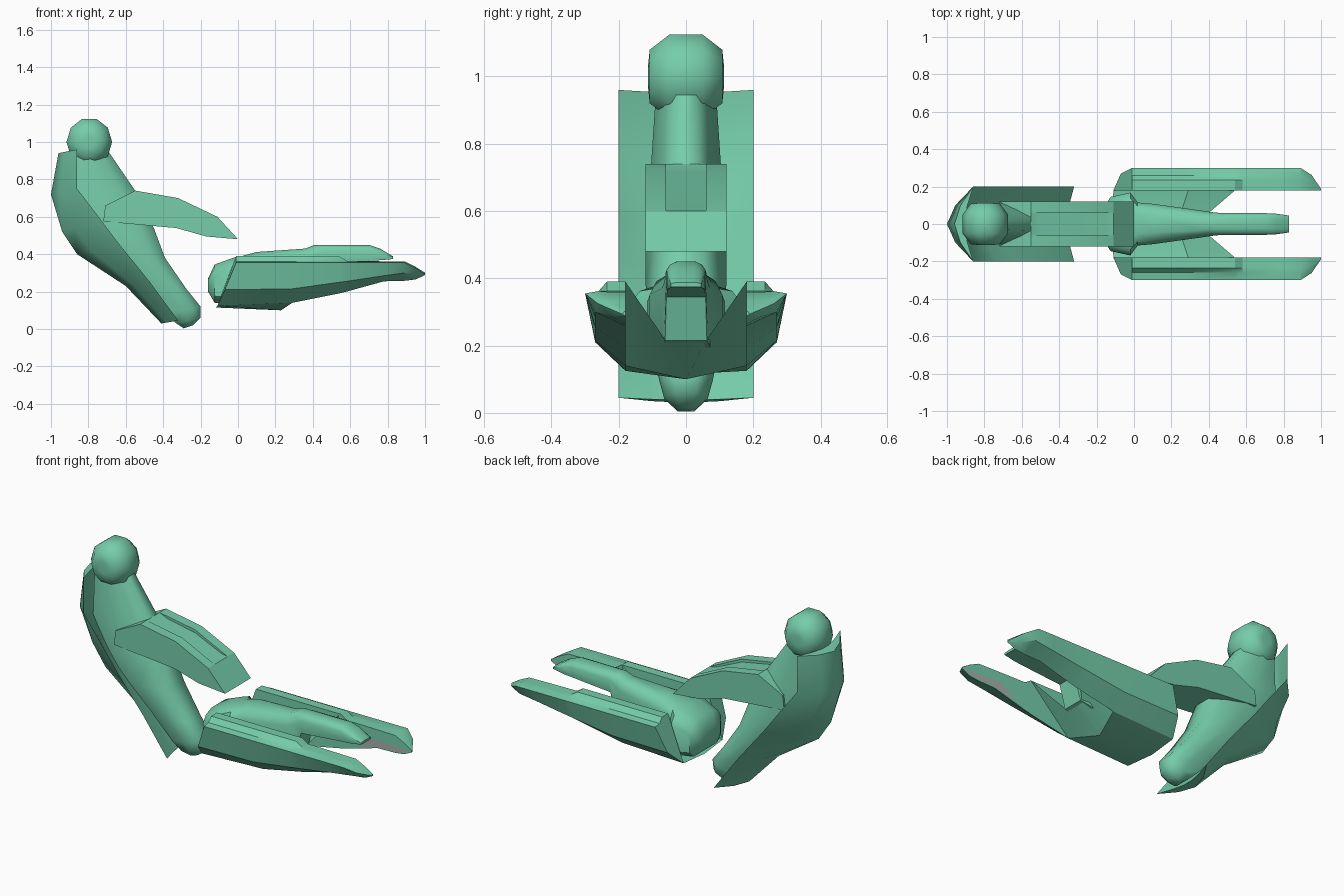
import bpy, bmesh, math


def material(name, rgb):
    m = bpy.data.materials.new(name)
    m.diffuse_color = (*rgb, 1)
    return m


GREEN = material("sea_green", (0.18, 0.61, 0.41))
GREY = material("inner_grey", (0.42, 0.42, 0.42))


def finish(name, bm, mat=GREEN, angle=35, fix=True):
    if fix:
        bmesh.ops.recalc_face_normals(bm, faces=bm.faces)
    me = bpy.data.meshes.new(name)
    bm.to_mesh(me)
    bm.free()
    me.materials.append(mat)
    me.shade_smooth()
    me.set_sharp_from_angle(angle=math.radians(angle))
    ob = bpy.data.objects.new(name, me)
    bpy.context.collection.objects.link(ob)
    return ob


def loft(name, rings, angle=35):
    """Closed skin through rings of equal point count."""
    bm = bmesh.new()
    vs = [[bm.verts.new(p) for p in r] for r in rings]
    n = len(rings[0])
    for a, b in zip(vs, vs[1:]):
        for i in range(n):
            j = (i + 1) % n
            bm.faces.new((a[i], a[j], b[j], b[i]))
    bm.faces.new(vs[0])
    bm.faces.new(vs[-1][::-1])
    return finish(name, bm, angle=angle)


def prism(name, profile, y0, y1):
    return loft(name, [[(x, y, z) for x, z in profile] for y in (y0, y1)], 20)


def mirrored(half):
    """Half ring (y >= 0) completed with its mirror image."""
    return half + [(x, -y, z) for x, y, z in reversed(half) if y > 1e-6]


def mix(a, b, t):
    return (a[0] + (b[0] - a[0]) * t, a[1] + (b[1] - a[1]) * t)


# ten-sided head, flattened at the sides
rings = []
for y, r in ((-0.113, 0.03), (-0.108, 0.078), (-0.05, 0.122), (0.05, 0.122), (0.108, 0.078), (0.113, 0.03)):
    rings.append([(-0.795 + r * math.cos(k * math.pi / 5), y,
                   1.0 + 1.07 * r * math.sin(k * math.pi / 5)) for k in range(10)])
loft("head", rings, 75)

# back shell: ridge line behind, side edges in front
shell = [((-0.96, 0.94), (-0.86, 0.96)), ((-1.0, 0.72), (-0.86, 0.75)),
         ((-0.94, 0.52), (-0.73, 0.58)), ((-0.86, 0.40), (-0.64, 0.46)),
         ((-0.60, 0.23), (-0.47, 0.25)), ((-0.41, 0.03), (-0.32, 0.045))]
rings = []
for r, e in shell:
    m, i = mix(e, r, 0.68), mix(e, r, 0.3)
    c = mix(e, r, 0.45)
    rings.append(mirrored([(r[0], 0, r[1]), (m[0], 0.1, m[1]), (e[0], 0.2, e[1]),
                           (i[0], 0.1, i[1]), (c[0], 0.03, c[1])]))
loft("back_shell", rings, 50)

# torso: front line, back line, side / shoulder / front half widths
torso = [((-0.70, 0.96), (-0.88, 0.93), 0.09, 0.06, 0.03),
         ((-0.55, 0.74), (-0.88, 0.70), 0.105, 0.065, 0.035),
         ((-0.45, 0.54), (-0.78, 0.51), 0.12, 0.09, 0.05),
         ((-0.39, 0.38), (-0.68, 0.38), 0.12, 0.10, 0.06),
         ((-0.28, 0.22), (-0.47, 0.19), 0.10, 0.085, 0.05),
         ((-0.20, 0.12), (-0.38, 0.08), 0.08, 0.07, 0.04),
         ((-0.20, 0.06), (-0.33, 0.03), 0.065, 0.055, 0.03),
         ((-0.24, 0.02), (-0.29, 0.004), 0.03, 0.025, 0.015)]
rings = []
for f, b, w, wn, wf in torso:
    m, n = mix(f, b, 0.55), mix(f, b, 0.22)
    rings.append(mirrored([(b[0], w * 0.8, b[1]), (m[0], w, m[1]),
                           (n[0], wn, n[1]), (f[0], wf, f[1])]))
loft("torso", rings, 60)

# arm block with a shallow groove along the top
under = [(0, 0.48), (-0.17, 0.495), (-0.33, 0.54), (-0.72, 0.575), (-0.71, 0.66)]
side = under + [(-0.55, 0.74), (-0.32, 0.70), (-0.11, 0.60)]
middle = under + [(-0.55, 0.74), (-0.50, 0.717), (-0.32, 0.683), (-0.15, 0.607), (-0.11, 0.60)]
prism("arm_left", side, -0.12, -0.06)
prism("arm_middle", middle, -0.06, 0.06)
prism("arm_right", side, 0.06, 0.12)

# side hulls: x, lower z, middle z, top z
hull = [(-0.01, 0.125, 0.21, 0.39), (0.29, 0.14, 0.215, 0.39), (0.54, 0.19, 0.25, 0.39),
        (0.58, 0.20, 0.255, 0.365), (0.78, 0.255, 0.285, 0.362), (0.89, 0.258, 0.30, 0.36)]
for s, name in ((-1, "left"), (1, "right")):
    rings = []
    for k, (x, zs, zm, zt) in enumerate(hull):
        sec = [(0.18, zs), (0.27, zm), (0.30, 0.355), (0.26, 0.362), (0.235, zt), (0.18, zt)]
        lean = (-0.10, -0.06, 0, 0, 0, 0) if k == 0 else (0,) * 6
        rings.append([(x + d, s * y, z) for d, (y, z) in zip(lean, sec)])
    tip = [(0.95, 0.18, 0.265), (0.95, 0.22, 0.285), (0.95, 0.262, 0.325),
           (0.95, 0.24, 0.33), (0.95, 0.22, 0.332), (0.95, 0.18, 0.332)]
    end = [(1.0, 0.18 + 0.004 * a, 0.293 + 0.004 * b) for a, b in
           ((0, -1), (1, -1), (2, 0), (2, 1), (1, 2), (0, 2))]
    rings += [[(x, s * y, z) for x, y, z in r] for r in (tip, end)]
    loft(name + "_hull", rings, 28)
    # grey lining near the tip, facing inwards
    bm = bmesh.new()
    lining = [(0.64, 0.23), (0.80, 0.263), (0.95, 0.272), (0.98, 0.295), (0.74, 0.30)]
    vs = [bm.verts.new((x, s * 0.177, z)) for x, z in lining]
    bm.faces.new(vs if s > 0 else vs[::-1])
    finish(name + "_lining", bm, GREY, fix=False)

# belly sheet between the hulls, with its raised front flaps
bm = bmesh.new()
for s in (-1, 1):
    quads = [[(-0.12, 0, 0.115), (-0.11, 0.18, 0.125), (0.29, 0.18, 0.14), (0.23, 0, 0.10)],
             [(0.23, 0, 0.10), (0.29, 0.18, 0.14), (0.54, 0.18, 0.39), (0.40, 0.06, 0.215)],
             [(0.23, 0, 0.10), (0.40, 0.06, 0.215), (0.40, 0, 0.215)]]
    for q in quads:
        vs = [bm.verts.new((x, s * y, z)) for x, y, z in q]
        bm.faces.new(vs if s > 0 else vs[::-1])
bmesh.ops.remove_doubles(bm, verts=bm.verts, dist=0.001)
finish("belly", bm, fix=False)

# hip and central tail: x, top z, bottom z, half width
tail = [(-0.16, 0.27, 0.20, 0.09), (-0.125, 0.345, 0.14, 0.145), (-0.02, 0.383, 0.13, 0.168),
        (0.02, 0.39, 0.13, 0.115), (0.10, 0.412, 0.14, 0.108), (0.36, 0.43, 0.20, 0.072),
        (0.41, 0.45, 0.215, 0.064), (0.45, 0.45, 0.345, 0.06), (0.70, 0.45, 0.365, 0.058),
        (0.76, 0.43, 0.368, 0.055), (0.83, 0.388, 0.374, 0.045)]
rings = []
for x, t, b, w in tail:
    h = t - b
    c = min(h * 0.3, 0.06)
    low = 0.75 if x < 0.3 else 0.97
    rings.append(mirrored([(x, w * low, b), (x, w, b + c * 0.6), (x, w, t - c),
                           (x, w * 0.82, t - c * 0.35), (x, w * 0.45, t)]))
loft("hip_and_tail", rings, 45)
